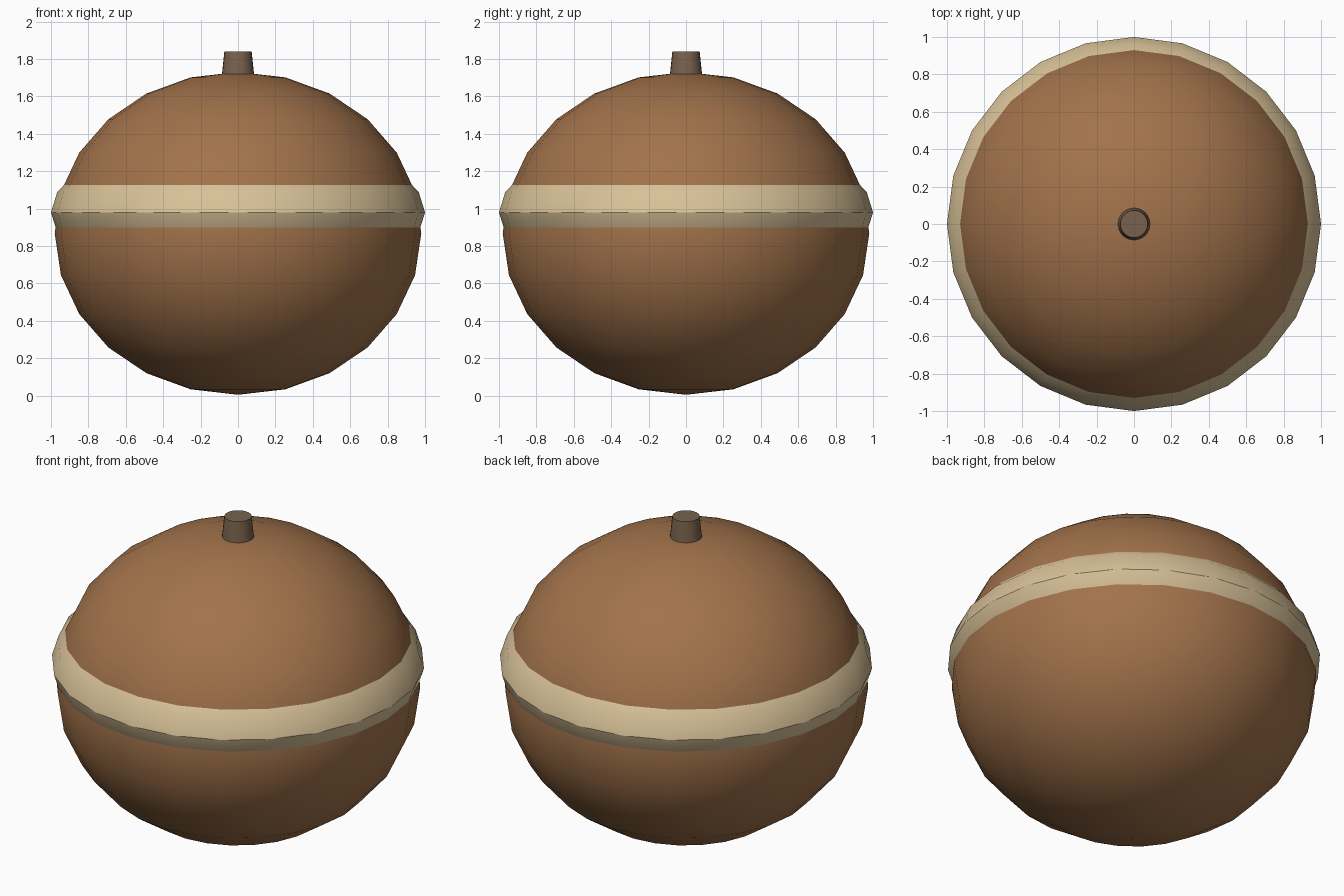
import bpy

if "Cube" in bpy.data.objects:
    bpy.data.objects.remove(bpy.data.objects["Cube"])


def finish(obj, name, color, scale=(1, 1, 1)):
    obj.name = name
    obj.scale = scale
    bpy.ops.object.transform_apply(location=False, rotation=False, scale=True)
    bpy.ops.object.shade_smooth_by_angle()
    mat = bpy.data.materials.new(name + "_colour")
    mat.diffuse_color = (*color, 1)
    mat.use_nodes = True
    mat.node_tree.nodes["Principled BSDF"].inputs["Base Color"].default_value = mat.diffuse_color
    obj.data.materials.append(mat)


def ellipsoid(name, radius, half_height, z, color):
    bpy.ops.mesh.primitive_uv_sphere_add(segments=24, ring_count=12, radius=1, location=(0, 0, z))
    finish(bpy.context.object, name, color, (radius, radius, half_height))


# Round body
ellipsoid("body", 0.98, 0.863, 0.868, (0.36, 0.17, 0.07))

# Pale band: flatter, wider ellipsoid that only breaks the surface at the waist
ellipsoid("band", 1.0, 0.425, 0.98, (0.68, 0.53, 0.31))

# Tapered stem
bpy.ops.mesh.primitive_cone_add(vertices=24, radius1=0.09, radius2=0.073, depth=0.16, location=(0, 0, 1.76))
finish(bpy.context.object, "stem", (0.19, 0.12, 0.075))
